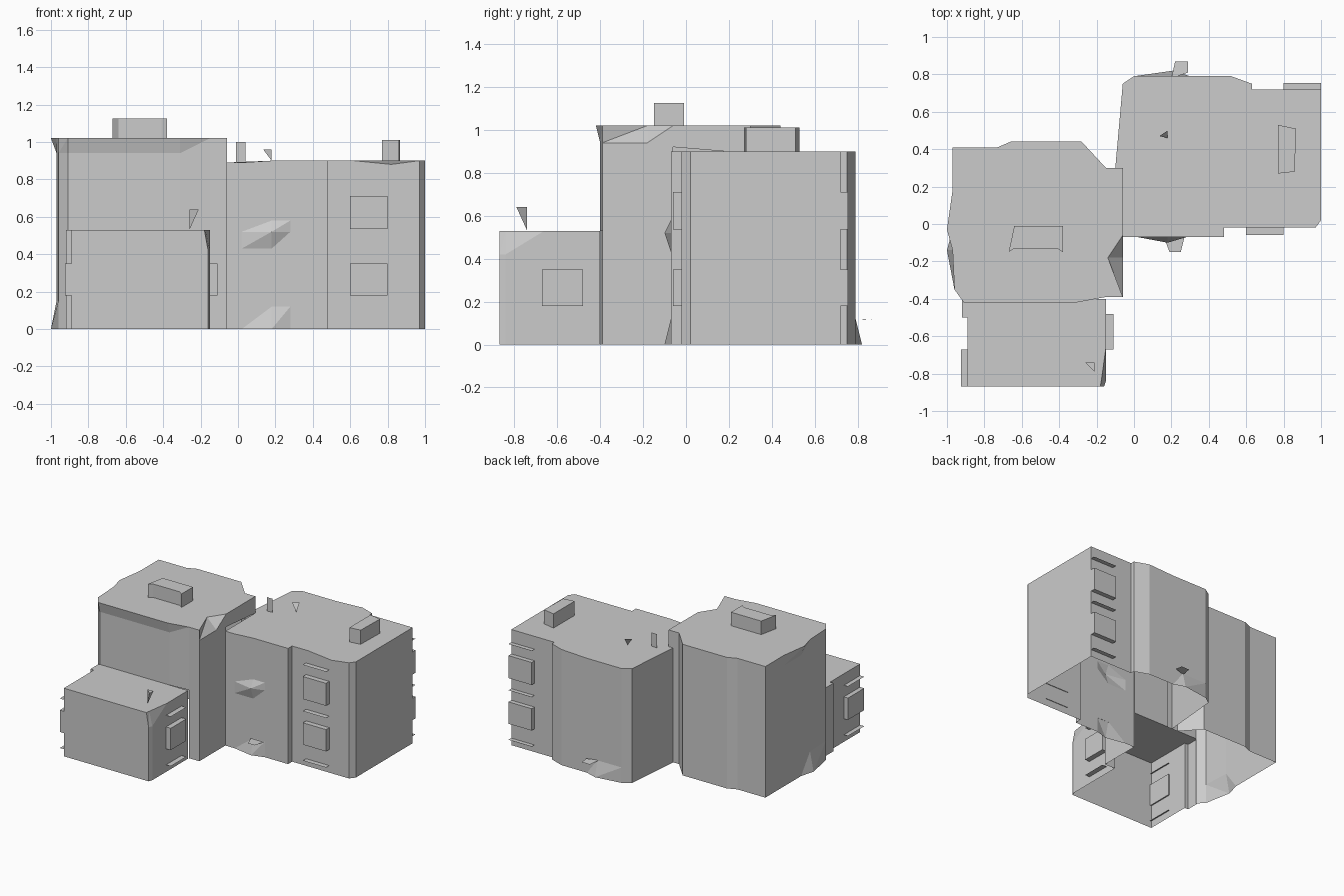
import bpy

if "Cube" in bpy.data.objects:
    bpy.data.objects.remove(bpy.data.objects["Cube"])


def make(name, verts, faces):
    me = bpy.data.meshes.new(name)
    me.from_pydata(verts, [], faces)
    me.validate()
    ob = bpy.data.objects.new(name, me)
    bpy.context.collection.objects.link(ob)
    return ob


def shell(name, outline, rows, moved=None, skip=None):
    """Open-bottomed block: counter-clockwise outline, wall heights, flat roof.
    moved: {(row, point): (x, y, z)} shifts single corners.
    skip: {edge: n} leaves out the lowest n wall panels where blocks join."""
    moved, skip = moved or {}, skip or {}
    n = len(outline)
    verts = [moved.get((r, i), (x, y, z))
             for r, z in enumerate(rows) for i, (x, y) in enumerate(outline)]
    faces = []
    for i in range(n):
        j = (i + 1) % n
        for r in range(skip.get(i, 0), len(rows) - 1):
            a, b, c, d = r * n + i, r * n + j, (r + 1) * n + j, (r + 1) * n + i
            faces += [(a, b, c), (a, c, d)]
    top = (len(rows) - 1) * n
    faces.append(tuple(range(top, top + n)))
    return make(name, verts, faces)


def box(name, x0, x1, y0, y1, z0, z1):
    return shell(name, [(x0, y0), (x1, y0), (x1, y1), (x0, y1)], [z0, z1])


def plate(name, *pts):
    return make(name, list(pts), [tuple(range(len(pts)))])


# Tall block
tall = [(-.91, -.40), (-.31, -.40), (-.15, -.39), (-.06, -.39), (-.06, -.18),
        (-.06, -.06), (-.06, .30), (-.15, .30), (-.28, .44), (-.66, .44),
        (-.73, .41), (-.97, .41), (-.97, .18), (-.97, -.03), (-.97, -.14),
        (-.96, -.35)]
shell("tall_block", tall, [0, .15, .53, .94, 1.02],
      {(4, 0): (-.91, -.42, 1.02), (4, 1): (-.31, -.42, 1.02),
       (4, 4): (-.14, -.18, 1.02), (4, 13): (-1, -.03, 1.02),
       (0, 14): (-1, -.14, 0), (3, 6): (-.06, .30, .89), (3, 5): (-.06, -.06, .92)},
      {0: 2, 1: 2, 5: 3})

# Right block with dented front and back walls
right = [(-.06, -.07), (.02, -.07), (.18, -.07), (.28, -.07), (.48, -.07),
         (.48, -.02), (.62, -.02), (.82, -.02), (.97, -.02), (1, .02), (1, .72),
         (.63, .72), (.63, .75), (.52, .79), (.30, .79), (.21, .79), (0, .79),
         (-.06, .75), (-.10, .30), (-.06, .30)]
shell("right_block", right, [0, .12, .43, .52, .58, .89],
      {(0, 2): (.18, -.10, 0), (3, 2): (.18, -.10, .52),
       (0, 15): (.21, .82, 0), (5, 7): (.82, -.02, .88),
       **{(5, i): (*right[i], .90) for i in (2, 3, 4, 5, 6, 8, 9, 10, 11, 12, 13)}},
      {19: 5})

# Low front block
low = [(-.89, -.87), (-.18, -.87), (-.15, -.84), (-.15, -.66), (-.15, -.40),
       (-.92, -.40), (-.92, -.50), (-.89, -.50)]
shell("low_block", low, [0, .42, .53],
      {(0, 1): (-.16, -.87, 0), (1, 1): (-.16, -.87, .42), (2, 2): (-.175, -.84, .53)},
      {4: 2})

# Window boxes with thin ledges above and below
bays = [("front", .60, .80, -.06, -.015, 2), ("back", .80, 1.0, .71, .755, 2),
        ("side", -.16, -.11, -.67, -.48, 1), ("far_side", -.925, -.88, -.87, -.67, 1)]
for label, x0, x1, y0, y1, count in bays:
    for k in range(count):
        win = box(f"{label}_window_{k + 1}", x0, x1, y0, y1, .18 + .355 * k, .35 + .36 * k)
        # close the underside
        b = bpy.data.meshes.new(win.name)
        vs = [v.co[:] for v in win.data.vertices]
        fs = [tuple(p.vertices) for p in win.data.polygons] + [(3, 2, 1, 0)]
        b.from_pydata(vs, [], fs)
        win.data = b
    for k, z in enumerate((.055, .44, .80)[:count + 1]):
        plate(f"{label}_ledge_{k + 1}", (x0, y0, z), (x1, y0, z), (x1, y1, z), (x0, y1, z))

# Roof housings
shell("tall_roof_housing", [(-.67, -.15), (-.64, -.13), (-.41, -.13), (-.38, -.15),
                            (-.38, -.01), (-.64, -.01)], [1.01, 1.125])
shell("right_roof_housing", [(.77, .27), (.86, .28), (.865, .51), (.77, .53)], [.88, 1.01])

# Door canopies
plate("front_canopy", (.19, -.15, .115), (.25, -.15, .115), (.27, -.07, .115), (.16, -.07, .115))
plate("back_canopy", (.20, .78, .12), (.29, .81, .12), (.29, .87, .115), (.22, .87, .115))

# Small roof fins
plate("roof_fin_plate", (-.01, .37, .89), (.04, .37, .89), (.04, .37, 1.0), (-.01, .37, 1.0))
plate("roof_fin_point", (.18, .46, .90), (.18, .50, .96), (.135, .47, .96))
make("low_roof_fin", [(-.26, -.74, .64), (-.21, -.79, .64), (-.21, -.74, .64), (-.26, -.74, .53)],
     [(0, 1, 2), (0, 3, 1), (1, 3, 2)])
